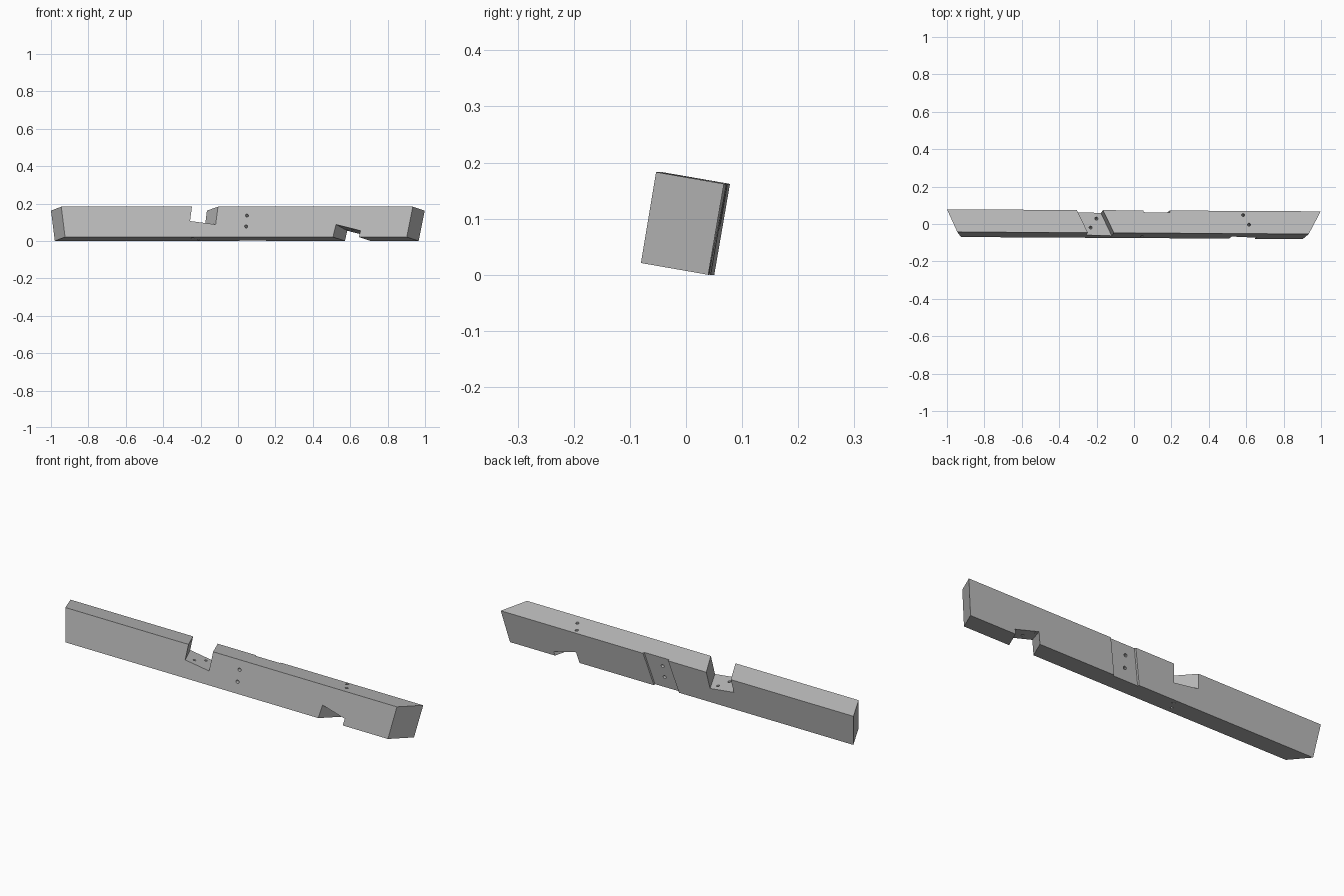
import bpy, bmesh
from mathutils import Vector

cube = bpy.data.objects.get("Cube")
if cube:
    bpy.data.objects.remove(cube, do_unlink=True)

grey = bpy.data.materials.new("timber grey")
grey.use_nodes = True
tone = (0.5, 0.5, 0.5, 1)
grey.diffuse_color = tone
grey.node_tree.nodes["Principled BSDF"].inputs["Base Color"].default_value = tone


def finish(bm, name):
    bmesh.ops.recalc_face_normals(bm, faces=bm.faces)
    mesh = bpy.data.meshes.new(name)
    bm.to_mesh(mesh)
    bm.free()
    mesh.materials.append(grey)
    obj = bpy.data.objects.new(name, mesh)
    bpy.context.collection.objects.link(obj)
    return obj


def prism(name, ring_a, ring_b):
    """Solid spanning two matching four-cornered rings."""
    bm = bmesh.new()
    a = [bm.verts.new(p) for p in ring_a]
    b = [bm.verts.new(p) for p in ring_b]
    bm.faces.new(a)
    bm.faces.new(b)
    for i in range(4):
        j = (i + 1) % 4
        bm.faces.new((a[i], a[j], b[j], b[i]))
    return finish(bm, name)


def notch(name, starts, b, c, floor, far):
    """Skewed housing: walls x = a + b*y + c*z, floor z = k + p*x + q*y."""
    k, p, q = floor
    rings = []
    for a in starts:
        ring = []
        for y, at_floor in ((-.2, True), (.2, True), (.2, False), (-.2, False)):
            z = (k + p * (a + b * y) + q * y) / (1 - p * c) if at_floor else far
            ring.append((a + b * y + c * z, y, z))
        rings.append(ring)
    return prism(name, *rings)


def drill(name, point, direction, length):
    """Round peg hole centred on a point."""
    axis = Vector(direction).normalized()
    bm = bmesh.new()
    bmesh.ops.create_cone(bm, cap_ends=True, segments=16, radius1=.008,
                          radius2=.008, depth=length)
    turn = Vector((0, 0, 1)).rotation_difference(axis).to_matrix().to_4x4()
    bmesh.ops.transform(bm, matrix=turn, verts=bm.verts)
    bmesh.ops.translate(bm, vec=point, verts=bm.verts)
    return finish(bm, name)


# Leaning beam with mitred ends
section = [(-.048, .183), (.073, .162), (.045, 0), (-.075, .021)]


def beam_end(a, b, c):
    ring = []
    for y, z in section:
        y -= .0054 * (1 if a > 0 else -1)
        ring.append((a + b * y + c * z, y, z))
    return ring


beam = prism("beam", beam_end(-.956, -.463, -.047), beam_end(.944, .547, .107))

# Top and bottom housings
cutters = [
    notch("top_notch", (-.305, -.166), -.452, .205, (.0617, -.137, -.16), .4),
    notch("bottom_notch", (.548, .687), .557, .15, (.214, -.26, -.15), -.2),
]

# Shallow slanted recess across the back
rings = []
for a in (.008, .15):
    ring = []
    for z, out in ((-.1, 0), (.3, 0), (.3, .1), (-.1, .1)):
        ring.append((a + .26 * z, .0345 + .173 * z + out, z))
    rings.append(ring)
cutters.append(prism("back_recess", *rings))

# Peg holes: front to back, top notch floor, and above bottom notch
for z in (.126, .066):
    cutters.append(drill("front_hole", (.071, 0, z), (.05, .12, -.021), .4))
for x, y in ((-.2, .03), (-.233, -.02)):
    cutters.append(drill("notch_hole", (x, y, .09), (.137, .16, 1), .3))
for x, y, z in ((.583, .048, .166), (.615, -.003, .175)):
    cutters.append(drill("top_hole", (x, y, z), (0, .17, 1), .26))

bpy.context.view_layer.objects.active = beam
for cutter in cutters:
    cutter.hide_render = True
    mod = beam.modifiers.new(cutter.name, "BOOLEAN")
    mod.operation = "DIFFERENCE"
    mod.solver = "EXACT"
    mod.object = cutter
    bpy.ops.object.modifier_apply(modifier=mod.name)
    bpy.data.objects.remove(cutter, do_unlink=True)
